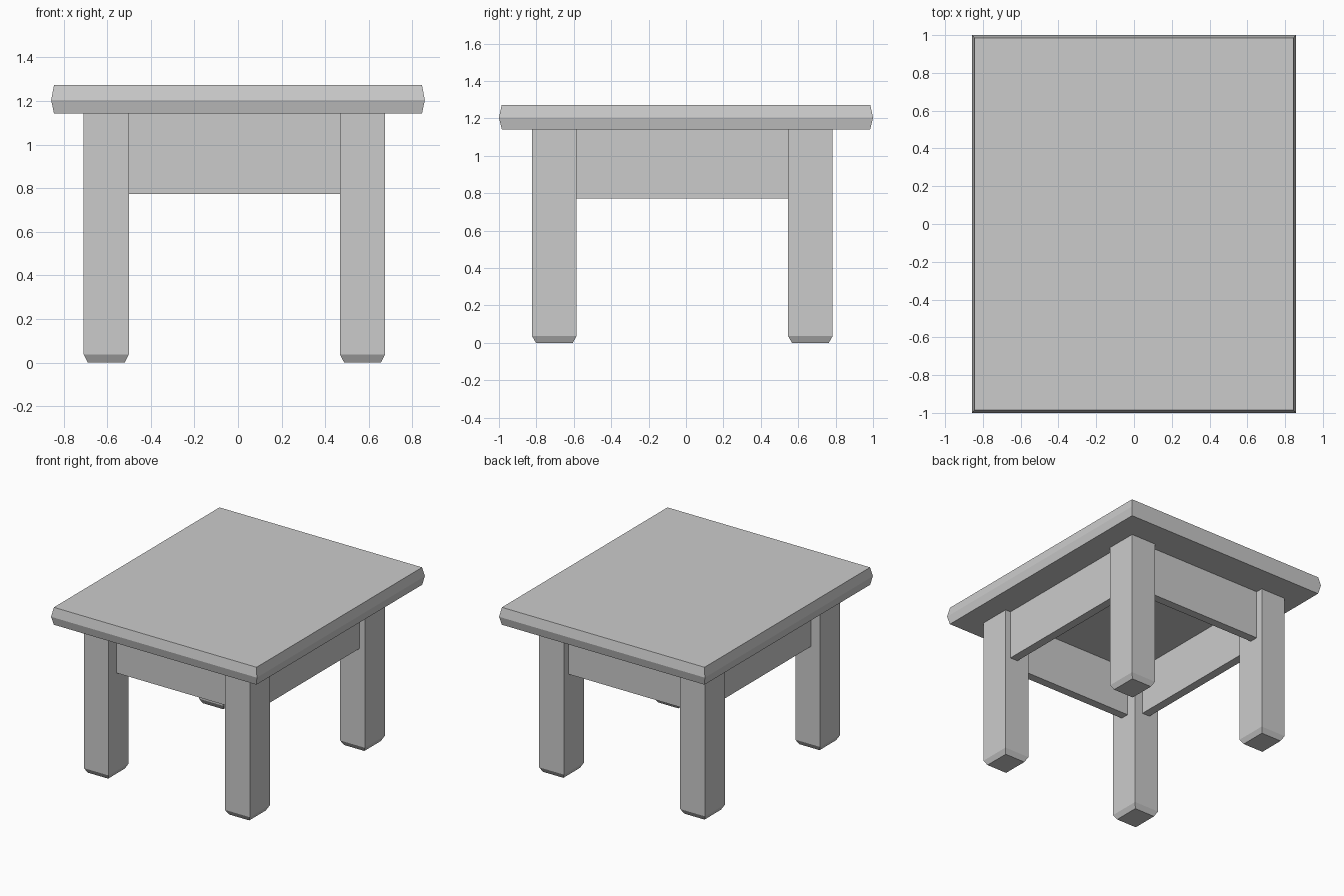
import bpy, bmesh

if "Cube" in bpy.data.objects:
    bpy.data.objects.remove(bpy.data.objects["Cube"])


def stack(name, center, rings):
    """Solid lofted through rectangular rings (half_x, half_y, z)."""
    cx, cy = center
    bm = bmesh.new()
    loops = [[bm.verts.new((cx + sx * hx, cy + sy * hy, z))
              for sx, sy in ((-1, -1), (1, -1), (1, 1), (-1, 1))]
             for hx, hy, z in rings]
    for low, high in zip(loops, loops[1:]):
        for i in range(4):
            j = (i + 1) % 4
            bm.faces.new((low[i], low[j], high[j], high[i]))
    bm.faces.new(loops[0][::-1])
    bm.faces.new(loops[-1])
    mesh = bpy.data.meshes.new(name)
    bm.to_mesh(mesh)
    bm.free()
    obj = bpy.data.objects.new(name, mesh)
    bpy.context.collection.objects.link(obj)
    return obj


TOP_Z, UNDER_Z, APRON_Z = 1.273, 1.142, 0.773
OFF_X, OFF_Y = -0.0165, -0.0195      # the leg set sits slightly off centre
LEG_X, LEG_Y = 0.588, 0.6845         # leg spacing from that centre
LEG_HX, LEG_HY = 0.1035, 0.1195      # leg half sizes

# Table top with a pointed edge
stack("table_top", (0, 0), [(0.844, 0.985, UNDER_Z), (0.857, 1.0, 1.204),
                            (0.844, 0.985, TOP_Z)])

# Legs with chamfered feet
for x_name, sx in (("left", -1), ("right", 1)):
    for y_name, sy in (("front", -1), ("back", 1)):
        stack(f"{y_name}_{x_name}_leg",
              (OFF_X + sx * LEG_X, OFF_Y + sy * LEG_Y),
              [(LEG_HX - 0.019, LEG_HY - 0.021, 0), (LEG_HX, LEG_HY, 0.037),
               (LEG_HX, LEG_HY, UNDER_Z)])

# Apron boards between the legs
HALF_T = 0.032
for name, s in (("front", -1), ("back", 1)):
    hx = LEG_X - LEG_HX
    stack(f"{name}_apron", (OFF_X, s * (0.73 - HALF_T)),
          [(hx, HALF_T, APRON_Z), (hx, HALF_T, UNDER_Z)])
for name, s in (("left", -1), ("right", 1)):
    hy = LEG_Y - LEG_HY
    stack(f"{name}_apron", (s * (0.631 - HALF_T), OFF_Y),
          [(HALF_T, hy, APRON_Z), (HALF_T, hy, UNDER_Z)])
